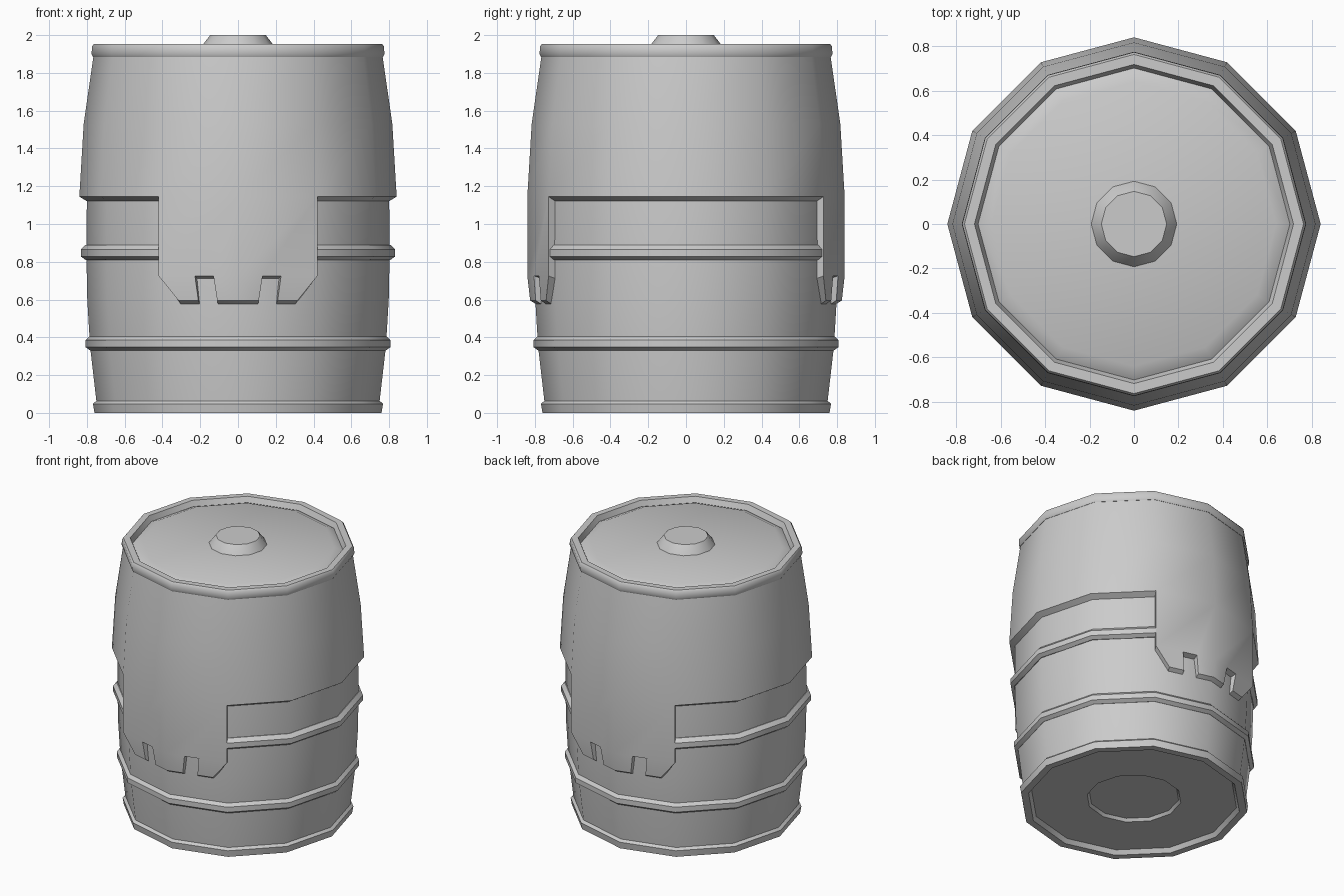
import bpy, bmesh, math

if "Cube" in bpy.data.objects:
    bpy.data.objects.remove(bpy.data.objects["Cube"])

SIDES = 12
TAN15 = math.tan(math.pi / SIDES)


def finish(bm, name, recalc=True):
    bmesh.ops.remove_doubles(bm, verts=bm.verts, dist=0.0005)
    if recalc:
        bmesh.ops.recalc_face_normals(bm, faces=bm.faces)
    me = bpy.data.meshes.new(name)
    bm.to_mesh(me)
    bm.free()
    ob = bpy.data.objects.new(name, me)
    bpy.context.collection.objects.link(ob)
    bpy.ops.object.select_all(action='DESELECT')
    ob.select_set(True)
    bpy.context.view_layer.objects.active = ob
    bpy.ops.object.shade_smooth_by_angle(angle=math.radians(34))
    return ob


def add_rings(bm, profile, closed=False):
    rings = [[bm.verts.new((r * math.cos(math.tau * i / SIDES),
                            r * math.sin(math.tau * i / SIDES), z))
              for i in range(SIDES)] for r, z in profile]
    pairs = list(zip(rings, rings[1:]))
    if closed:
        pairs.append((rings[-1], rings[0]))
    for a, b in pairs:
        for i in range(SIDES):
            j = (i + 1) % SIDES
            bm.faces.new((a[i], a[j], b[j], b[i]))
    return rings


def lathe(name, profile, caps=True, closed=False):
    bm = bmesh.new()
    rings = add_rings(bm, profile, closed)
    if caps:
        bm.faces.new(rings[0][::-1])
        bm.faces.new(rings[-1])
    return finish(bm, name)


# barrel body: recessed underside, base rim, bulging wall, lid groove, lid
lathe("barrel_body", [
    (0.30, 0.05), (0.315, 0.03), (0.69, 0.03), (0.71, 0.0),
    (0.76, 0.0), (0.768, 0.048), (0.75, 0.064),
    (0.783, 0.35), (0.798, 0.6), (0.803, 0.85), (0.80, 1.15),
    (0.78, 1.5), (0.74, 1.885), (0.70, 1.915), (0.64, 1.94)])

# top rim
lathe("top_rim", [
    (0.74, 1.885), (0.768, 1.885), (0.775, 1.90), (0.773, 1.94),
    (0.763, 1.953), (0.718, 1.953), (0.70, 1.91)], caps=False, closed=True)

# knob on the lid
lathe("lid_knob", [(0.195, 1.935), (0.19, 1.945), (0.147, 2.0)])

# two hoops
for name, z, r in (("upper_hoop", 0.85, 0.832), ("lower_hoop", 0.37, 0.807)):
    lathe(name, [(r - 0.05, z - 0.04), (r - 0.025, z - 0.04), (r, z - 0.022),
                 (r, z + 0.015), (r - 0.025, z + 0.04), (r - 0.05, z + 0.04)],
          caps=False, closed=True)

# outer cover: upper band plus a notched flap at front and back
bm = bmesh.new()
R = 0.84
add_rings(bm, [(R, 1.145), (0.817, 1.53), (0.765, 1.89)])
half_flap = [
    [(0, 1.145), (0, 0.725), (0.13, 0.725), (0.228, 0.725),
     (R / 2, 0.725), (R / 2, 1.145)],
    [(0, 0.725), (0, 0.595), (0.11, 0.595), (0.13, 0.725)],
    [(0.228, 0.725), (0.21, 0.595), (0.315, 0.595), (R / 2, 0.725)]]
for side in (1, -1):
    for mirror in (1, -1):
        for poly in half_flap:
            pts = [(side * mirror * x,
                    -side * (R - 0.015 * max(0, (0.725 - z) / 0.13) - TAN15 * x), z)
                   for x, z in poly]
            if mirror > 0:
                face = pts
            else:
                face = pts[::-1]
            bm.faces.new([bm.verts.new(p) for p in face])
bmesh.ops.remove_doubles(bm, verts=bm.verts, dist=0.0005)
# slanted lower edge running in to the body
border = [e for e in bm.edges if e.is_boundary and e.verts[0].co.z < 1.8]
ext = bmesh.ops.extrude_edge_only(bm, edges=border)["geom"]
for v in (g for g in ext if isinstance(g, bmesh.types.BMVert)):
    v.co.x *= 0.945
    v.co.y *= 0.945
    v.co.z -= 0.028 if v.co.z > 0.8 or v.co.z < 0.65 else 0.015
finish(bm, "outer_cover")
